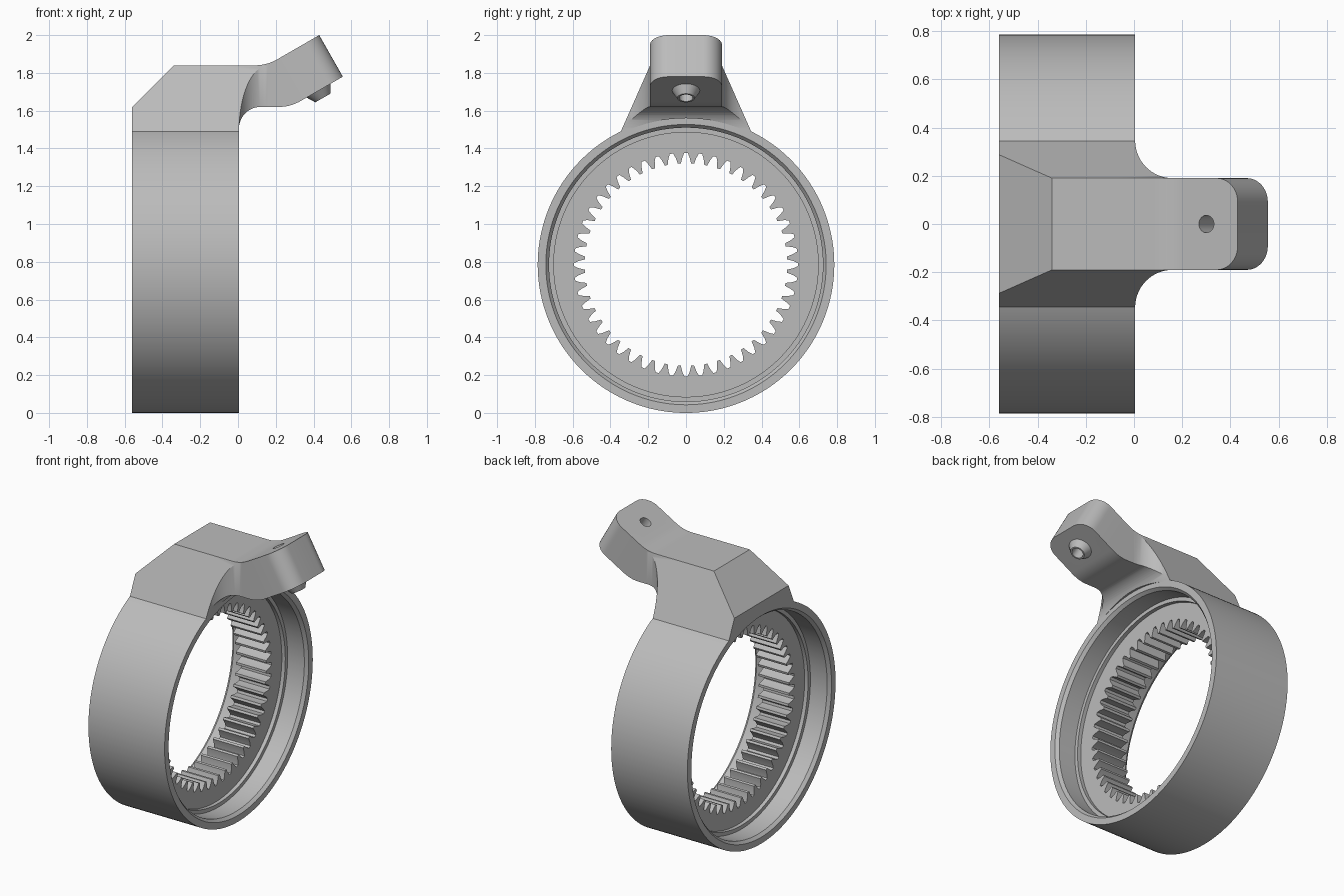
import bpy, bmesh
from math import sin, cos, pi, radians, sqrt
from mathutils import Vector, Matrix

if "Cube" in bpy.data.objects:
    bpy.data.objects.remove(bpy.data.objects["Cube"])

grey = bpy.data.materials.new("grey_plastic")
grey.use_nodes = True
COLOUR = (0.5, 0.5, 0.5, 1)
grey.diffuse_color = COLOUR
grey.node_tree.nodes["Principled BSDF"].inputs["Base Color"].default_value = COLOUR

R, CX, CZ = 0.785, -0.2775, 0.785      # ring radius, mid width and axis height


def finish(name, bm):
    bmesh.ops.recalc_face_normals(bm, faces=bm.faces)
    mesh = bpy.data.meshes.new(name)
    bm.to_mesh(mesh)
    bm.free()
    mesh.materials.append(grey)
    ob = bpy.data.objects.new(name, mesh)
    bpy.context.collection.objects.link(ob)
    return ob


def prism(pts, axis, lo, hi):
    """Closed 2D outline extruded along one axis."""
    bm = bmesh.new()
    ends = []
    for d in (lo, hi):
        ends.append([bm.verts.new(p[:axis] + (d,) + p[axis:]) for p in pts])
        bm.faces.new(ends[-1])
    n = len(pts)
    for i in range(n):
        j = (i + 1) % n
        bm.faces.new((ends[0][i], ends[0][j], ends[1][j], ends[1][i]))
    return bm


def arc(cx, cy, r, a0, a1, n=16):
    angles = [radians(a0 + (a1 - a0) * i / n) for i in range(n + 1)]
    return [(cx + r * cos(a), cy + r * sin(a)) for a in angles]


def bend(a, b, c, n=8):
    """Soft corner from a to c, pulled towards b."""
    a, b, c = map(Vector, (a, b, c))
    return [tuple(a.lerp(b, i / n).lerp(b.lerp(c, i / n), i / n)) for i in range(n + 1)]


def combine(target, other, operation):
    mod = target.modifiers.new(operation, "BOOLEAN")
    mod.object, mod.operation, mod.solver = other, operation, "EXACT"
    bpy.context.view_layer.objects.active = target
    bpy.ops.object.modifier_apply(modifier=mod.name)
    bpy.data.objects.remove(other)


def smooth(ob):
    bpy.ops.object.select_all(action="DESELECT")
    ob.select_set(True)
    bpy.context.view_layer.objects.active = ob
    bpy.ops.object.shade_smooth_by_angle(angle=radians(28))


# Ring with stepped recesses and internal teeth, turned about the x axis
TEETH = 48
tooth = [(-0.39, 0.592), (-0.25, 0.57), (-0.11, 0.536),
         (0.11, 0.536), (0.25, 0.57), (0.39, 0.592)]
half = [(0.2825, R), (0.2825, 0.742), (0.262, 0.725), (0.138, 0.725),
        (0.138, 0.70), (0.1125, 0.70), (0.1125, None)]
profile = half + [(-x, r) for x, r in reversed(half)]
bm = bmesh.new()
loops = []
for x, r in profile:
    loop = []
    for k in range(TEETH):
        for shift, gear_r in tooth:
            a = 2 * pi * (k + 0.5 + shift) / TEETH
            rad = r or gear_r
            loop.append(bm.verts.new((CX + x, rad * sin(a), CZ + rad * cos(a))))
    loops.append(loop)
for i, a in enumerate(loops):
    b = loops[(i + 1) % len(loops)]
    for j in range(len(a)):
        k = (j + 1) % len(a)
        bm.faces.new((a[j], a[k], b[k], b[j]))
smooth(finish("toothed_ring", bm))

# Mount block: side profile, plan outline and cross-section intersected
side = [(-0.56, 1.4), (-0.56, 1.62), (-0.34, 1.84), (0.2, 1.84), (0.2, 1.62)]
side += arc(0.12, 1.505, 0.115, 90, 180) + [(0.005, 1.4)]
flare = arc(0.16, 0.345, 0.155, 180, 270)
plan = [(-1, 0.5), (0.005, 0.5)] + flare
plan += [(x, -y) for x, y in reversed(plan)]
slope = 0.155 / 0.35
section = [(-0.345, 1.49), (-0.345 + slope * 0.41, 1.9),
           (0.345 - slope * 0.41, 1.9), (0.345, 1.49)]
section += arc(0, CZ, 0.775, 64.5, 115.5)
bracket = finish("mount_bracket", prism(side, 1, -0.6, 0.6))
combine(bracket, finish("plan_cutter", prism(plan, 2, 1, 2.2)), "INTERSECT")
combine(bracket, finish("section_cutter", prism(section, 0, -0.8, 0.8)), "INTERSECT")

# Raised arm with a rounded end
tip_top, tip_low = (0.43, 2.0), (0.555, 1.78)
arm = [(-0.1, 1.84)] + bend((0.09, 1.84), (0.153, 1.84), (0.21, 1.873))
arm += [tip_top, tip_low] + bend((0.335, 1.653), (0.278, 1.62), (0.22, 1.62))
arm += [(-0.1, 1.62)]
bm = prism(arm, 1, -0.19, 0.19)
tip_edges = [e for e in bm.edges
             if all(v.co.x > 0.4 for v in e.verts)
             and abs(e.verts[0].co.y - e.verts[1].co.y) < 0.01]
bmesh.ops.bevel(bm, geom=tip_edges, offset=0.1, segments=10, profile=0.5,
                affect="EDGES")
combine(bracket, finish("arm", bm), "UNION")

# Tapered boss under the arm and a hole through both
down = Vector((0.5, 0, -sqrt(0.75)))
hole_top = Vector((0.30, 0, 1.925))
turn = down.to_track_quat("Z", "Y").to_matrix().to_4x4()


def cone(name, r1, r2, t0, t1):
    bm = bmesh.new()
    place = Matrix.Translation(hole_top + down * (t0 + t1) / 2) @ turn
    bmesh.ops.create_cone(bm, cap_ends=True, segments=48, radius1=r1,
                          radius2=r2, depth=t1 - t0, matrix=place)
    return finish(name, bm)


combine(bracket, cone("boss", 0.081, 0.046, 0.24, 0.298), "UNION")
combine(bracket, cone("hole", 0.036, 0.036, -0.1, 0.5), "DIFFERENCE")
smooth(bracket)
